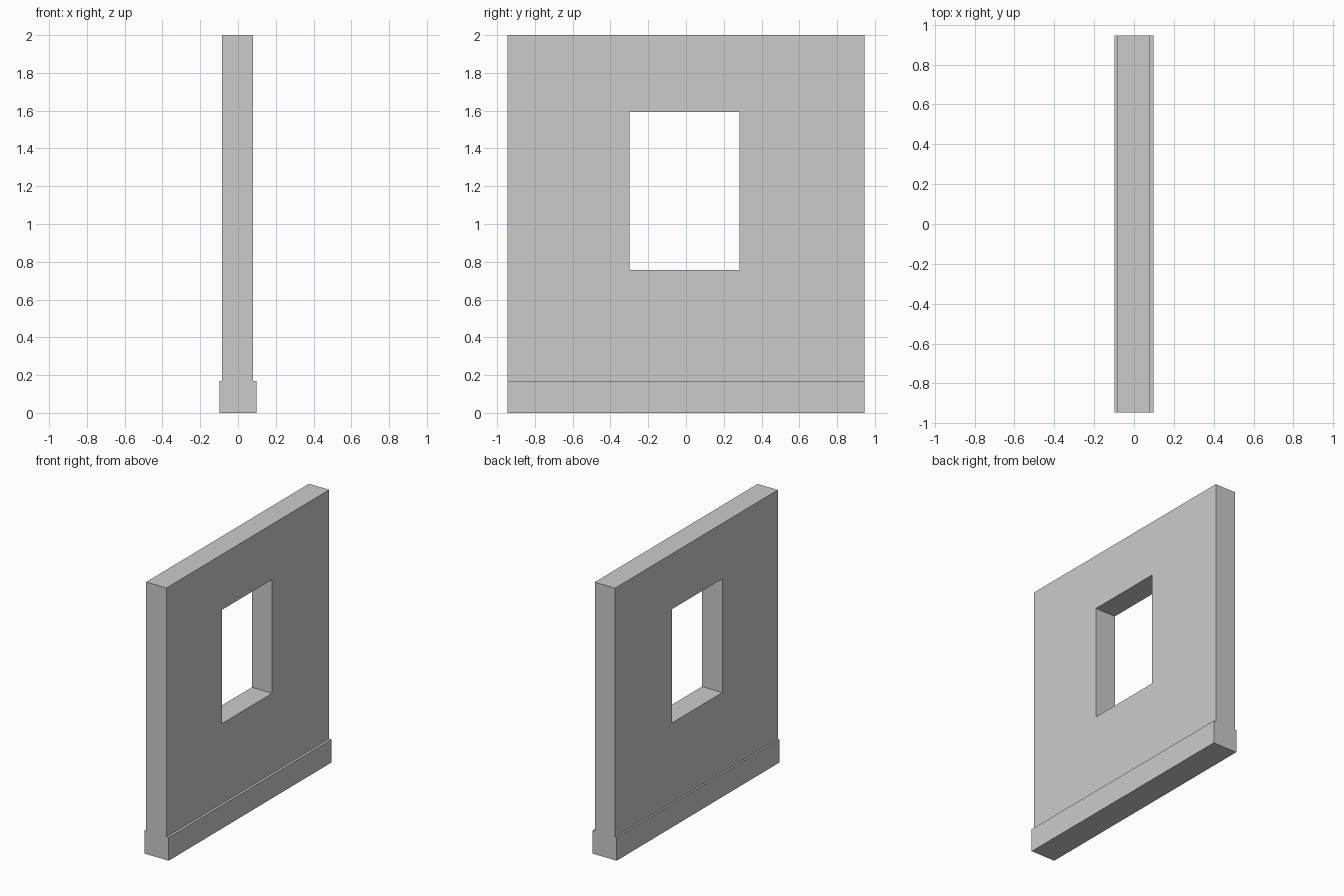
import bpy, bmesh
from mathutils import Vector

if "Cube" in bpy.data.objects:
    bpy.data.objects.remove(bpy.data.objects["Cube"])


def extrude_profile(name, points, direction):
    """Closed planar profile extruded along a direction vector."""
    bm = bmesh.new()
    face = bm.faces.new([bm.verts.new(p) for p in points])
    ext = bmesh.ops.extrude_face_region(bm, geom=[face])
    verts = [g for g in ext["geom"] if isinstance(g, bmesh.types.BMVert)]
    bmesh.ops.translate(bm, verts=verts, vec=Vector(direction))
    bmesh.ops.recalc_face_normals(bm, faces=bm.faces)
    mesh = bpy.data.meshes.new(name)
    bm.to_mesh(mesh)
    bm.free()
    obj = bpy.data.objects.new(name, mesh)
    bpy.context.collection.objects.link(obj)
    return obj


HALF_LEN, HEIGHT = 0.945, 2.0
BASE_X, BASE_H = 0.098, 0.17
WALL_X0, WALL_X1 = -0.085, 0.08

# Wall with stepped skirting, one continuous cross-section
section = [(-BASE_X, 0), (BASE_X, 0), (BASE_X, BASE_H), (WALL_X1, BASE_H),
           (WALL_X1, HEIGHT), (WALL_X0, HEIGHT), (WALL_X0, BASE_H), (-BASE_X, BASE_H)]
wall = extrude_profile("window_wall", [(x, -HALF_LEN, z) for x, z in section],
                       (0, 2 * HALF_LEN, 0))

# Window opening, slightly off centre
y0, y1, z0, z1 = -0.30, 0.282, 0.757, 1.593
cutter = extrude_profile("window_cutter",
                         [(-0.3, y0, z0), (-0.3, y1, z0), (-0.3, y1, z1), (-0.3, y0, z1)],
                         (0.6, 0, 0))
cutter.hide_render = True
cutter.hide_set(True)

opening = wall.modifiers.new("window_opening", 'BOOLEAN')
opening.operation = 'DIFFERENCE'
opening.solver = 'EXACT'
opening.object = cutter
